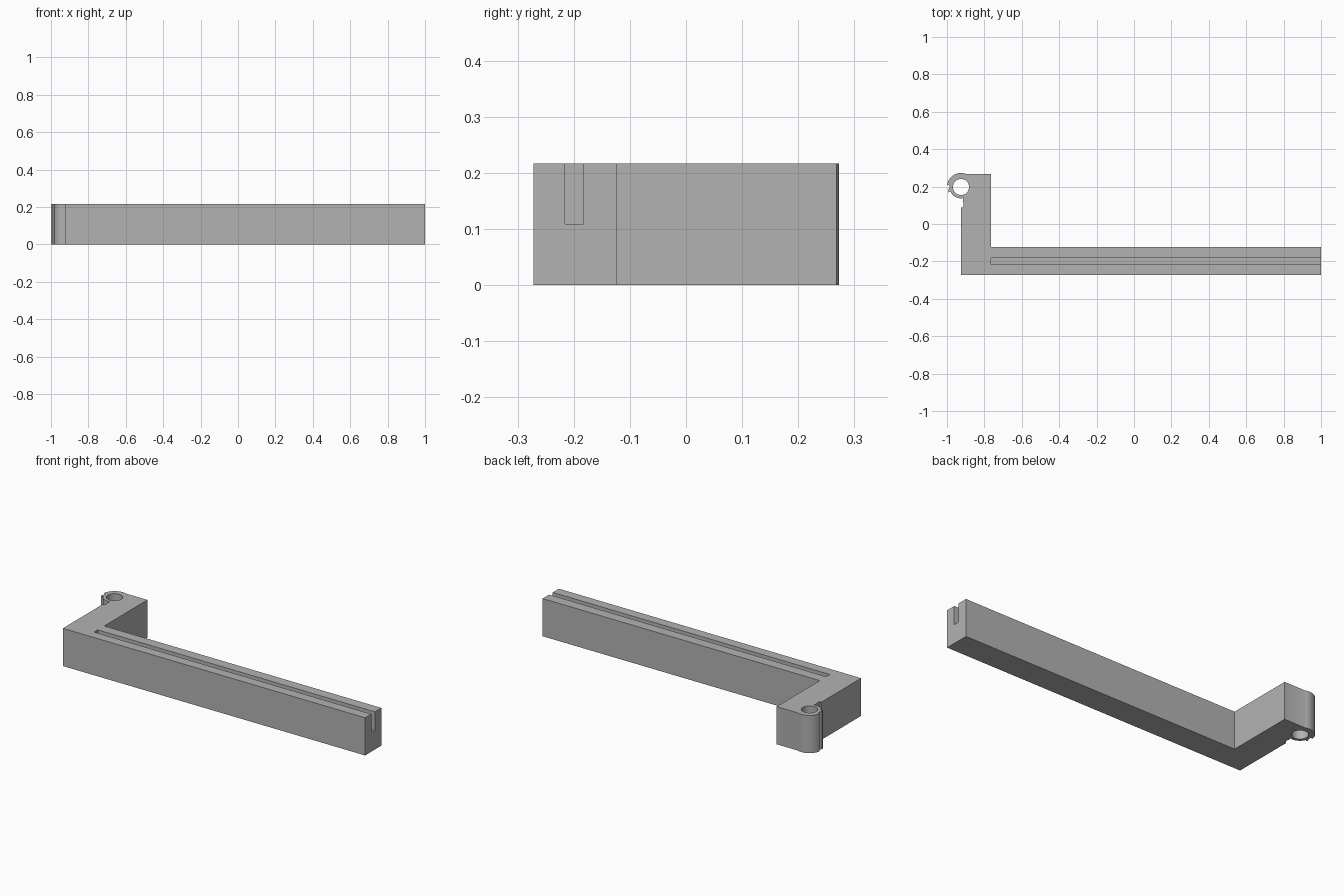
import bpy, bmesh
from math import cos, sin, radians

cube = bpy.data.objects.get("Cube")
if cube:
    bpy.data.objects.remove(cube)

HEIGHT = 0.217
PIVOT = (-0.925, 0.198)

grey = bpy.data.materials.new("plain grey")
grey.use_nodes = True
grey.diffuse_color = (0.45, 0.45, 0.45, 1)
grey.node_tree.nodes["Principled BSDF"].inputs["Base Color"].default_value = grey.diffuse_color


def arc(radius, start, end, steps):
    """Points on a circle about the pivot, angles in degrees."""
    angles = [radians(start + (end - start) * i / steps) for i in range(steps + 1)]
    return [(PIVOT[0] + radius * cos(a), PIVOT[1] + radius * sin(a)) for a in angles]


def prism(name, outline, bottom, top):
    """Closed solid with a counter-clockwise outline."""
    bm = bmesh.new()
    base = bm.faces.new([bm.verts.new((x, y, bottom)) for x, y in outline])
    grown = bmesh.ops.extrude_face_region(bm, geom=[base])["geom"]
    verts = [v for v in grown if isinstance(v, bmesh.types.BMVert)]
    bmesh.ops.translate(bm, verts=verts, vec=(0, 0, top - bottom))
    bmesh.ops.recalc_face_normals(bm, faces=bm.faces)
    mesh = bpy.data.meshes.new(name)
    bm.to_mesh(mesh)
    bm.free()
    mesh.materials.append(grey)
    obj = bpy.data.objects.new(name, mesh)
    bpy.context.collection.objects.link(obj)
    return obj


# L-shaped arm with the hinge barrel, catch tooth and clearance notch
outline = [(-0.925, -0.272), (1, -0.272), (1, -0.124), (-0.765, -0.124),
           (-0.765, 0.268), (-0.898, 0.268)]
outline += arc(0.075, 75, 170, 20)
outline += [(-0.987, 0.206), (-0.985, 0.196), (-0.993, 0.182), (-0.991, 0.168), (-0.98, 0.177)]
outline += arc(0.061, 205, 282, 14)
outline += [(-0.915, 0.125), (-0.911, 0.105), (-0.914, 0.088), (-0.925, 0.088)]
bracket = prism("hinged_bracket", outline, 0, HEIGHT)

# Cutters: long groove in the bar and pin hole through the barrel
groove = prism("groove_cutter", [(-0.765, -0.216), (1.1, -0.216), (1.1, -0.183), (-0.765, -0.183)],
               0.109, 0.4)
pin_hole = prism("pin_hole_cutter", arc(0.043, 0, 352.5, 47), -0.1, 0.4)

bpy.ops.object.select_all(action="DESELECT")
bpy.context.view_layer.objects.active = bracket
bracket.select_set(True)
for cutter in (groove, pin_hole):
    cutter.hide_render = True
    cut = bracket.modifiers.new(cutter.name, "BOOLEAN")
    cut.operation = "DIFFERENCE"
    cut.solver = "EXACT"
    cut.object = cutter
    bpy.ops.object.modifier_apply(modifier=cut.name)
    bpy.data.objects.remove(cutter)

bpy.ops.object.shade_smooth_by_angle(angle=radians(25))
